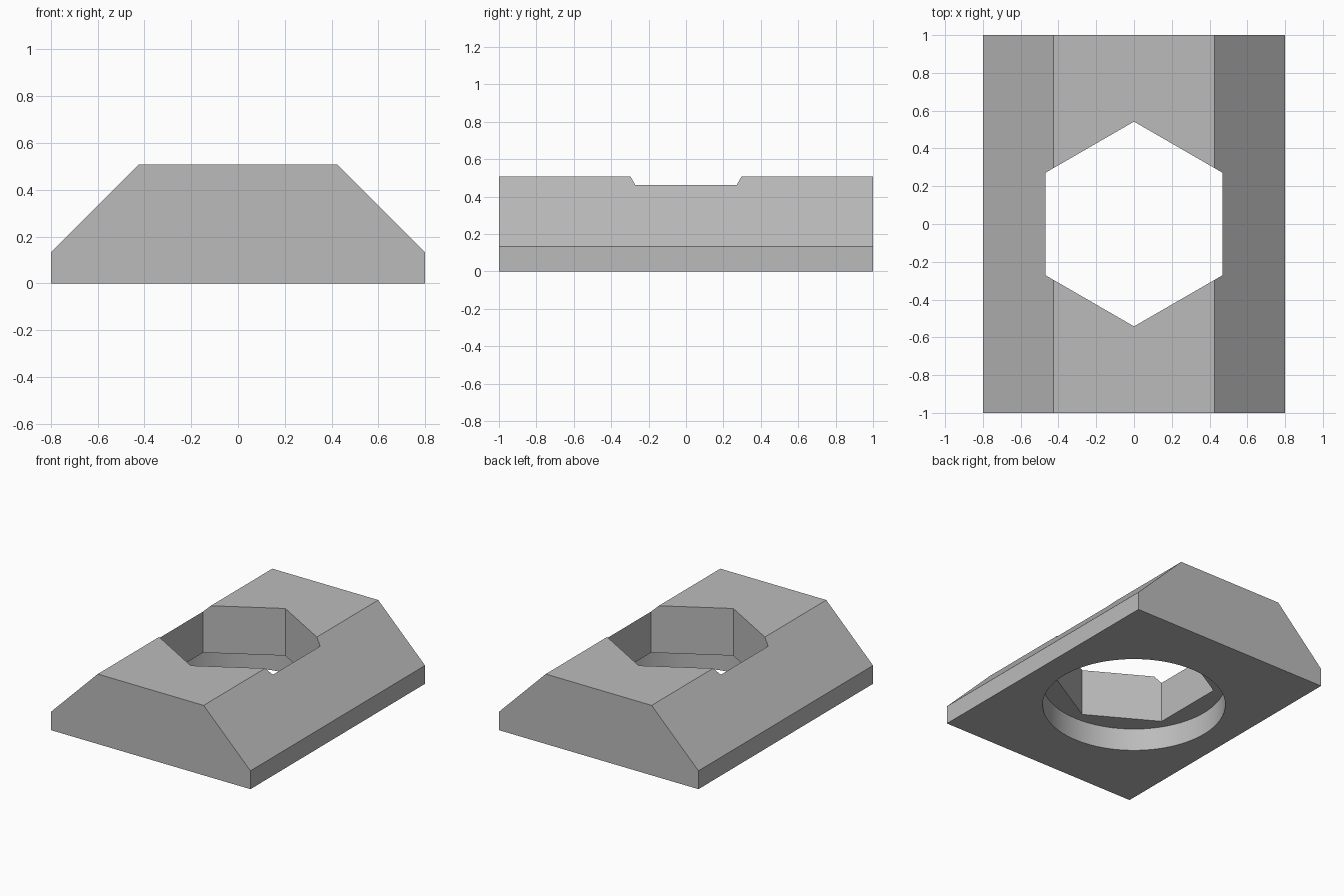
import bpy
import bmesh
import math

if "Cube" in bpy.data.objects:
    bpy.data.objects.remove(bpy.data.objects["Cube"], do_unlink=True)

steel = bpy.data.materials.new("plain_grey")
steel.use_nodes = True
grey = (0.5, 0.5, 0.5, 1)
steel.diffuse_color = grey
steel.node_tree.nodes["Principled BSDF"].inputs["Base Color"].default_value = grey


def prism(name, outline, depth):
    """Solid made by pushing a flat outline along depth."""
    bm = bmesh.new()
    face = bm.faces.new([bm.verts.new(p) for p in outline])
    grown = bmesh.ops.extrude_face_region(bm, geom=[face])["geom"]
    bmesh.ops.translate(bm, vec=depth, verts=[v for v in grown if isinstance(v, bmesh.types.BMVert)])
    bmesh.ops.recalc_face_normals(bm, faces=bm.faces)
    mesh = bpy.data.meshes.new(name)
    bm.to_mesh(mesh)
    bm.free()
    mesh.materials.append(steel)
    obj = bpy.data.objects.new(name, mesh)
    bpy.context.collection.objects.link(obj)
    return obj


def ring(radius, sides, z):
    """Regular polygon with one corner towards +y."""
    angles = [math.tau * i / sides for i in range(sides)]
    return [(radius * math.sin(a), radius * math.cos(a), z) for a in angles]


# Body: block with two sloped sides
half = [(0.8, 0), (0.8, 0.133), (0.425, 0.507)]
profile = half + [(-x, z) for x, z in reversed(half)]
body = prism("nut_body", [(x, -1, z) for x, z in profile], (0, 2, 0))

# Hexagonal through hole and round recess underneath
hex_hole = prism("hex_hole_cutter", ring(0.542, 6, -0.2), (0, 0, 1))
recess = prism("round_recess_cutter", ring(0.613, 96, -0.2), (0, 0, 0.365))

bpy.context.view_layer.objects.active = body
body.select_set(True)
for cutter in (hex_hole, recess):
    cut = body.modifiers.new(cutter.name, "BOOLEAN")
    cut.operation = "DIFFERENCE"
    cut.solver = "EXACT"
    cut.object = cutter
    bpy.ops.object.modifier_apply(modifier=cut.name)
    bpy.data.objects.remove(cutter, do_unlink=True)

bpy.ops.object.shade_smooth_by_angle(angle=math.radians(30))
